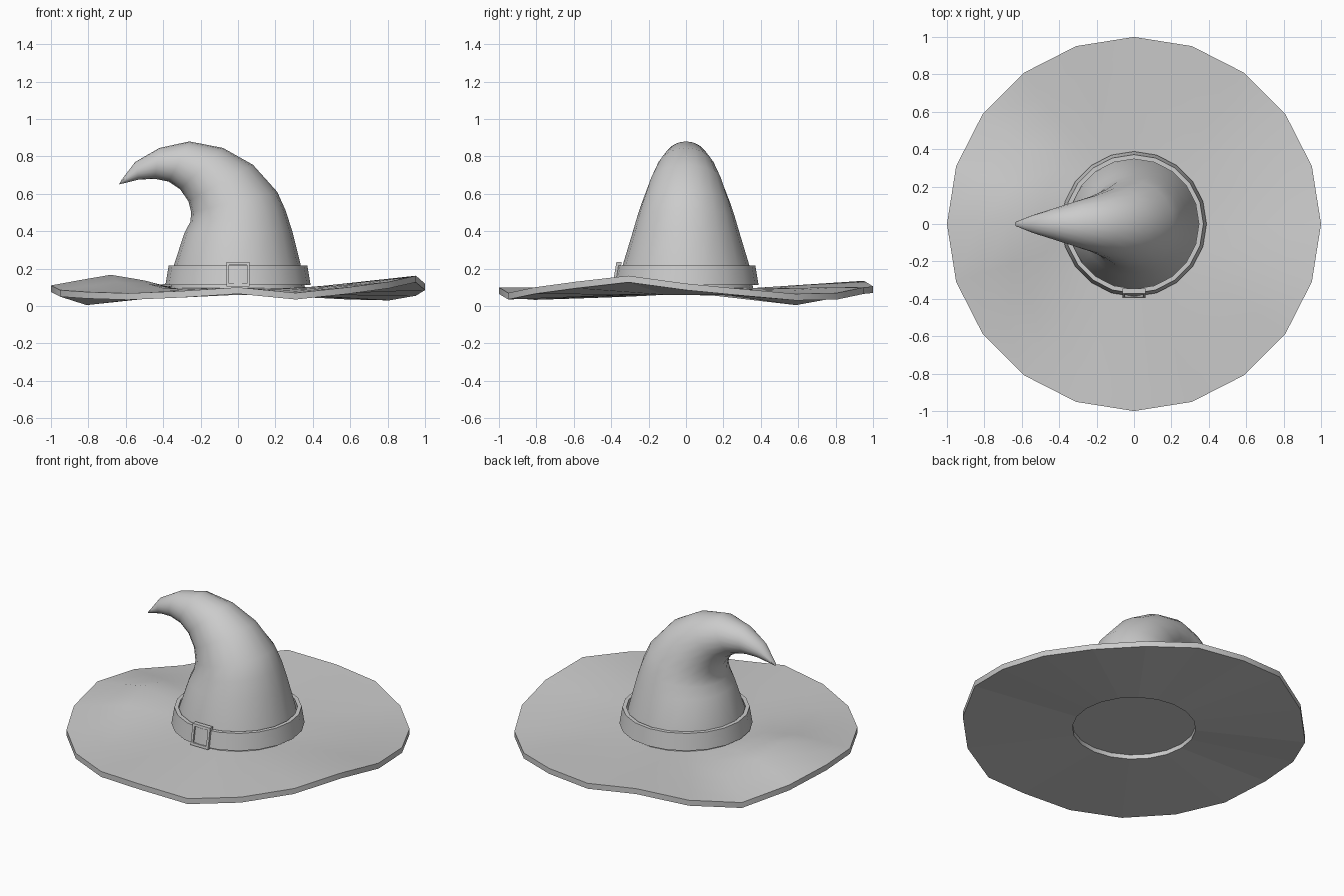
import bpy, bmesh, math
from mathutils import Vector

if "Cube" in bpy.data.objects:
    bpy.data.objects.remove(bpy.data.objects["Cube"])

N = 20
ANG = [2 * math.pi * i / N for i in range(N)]


def make(name, rings, close=False, caps=(), smooth=40):
    """Skin a list of equal-length vertex loops into one object."""
    bm = bmesh.new()
    loops = [[bm.verts.new(p) for p in ring] for ring in rings]
    pairs = list(zip(loops, loops[1:]))
    if close:
        pairs.append((loops[-1], loops[0]))
    for a, b in pairs:
        for i in range(len(a)):
            j = (i + 1) % len(a)
            bm.faces.new((a[i], a[j], b[j], b[i]))
    for c in caps:
        bm.faces.new(loops[c])
    bmesh.ops.recalc_face_normals(bm, faces=bm.faces)
    me = bpy.data.meshes.new(name)
    bm.to_mesh(me)
    bm.free()
    ob = bpy.data.objects.new(name, me)
    bpy.context.collection.objects.link(ob)
    bpy.ops.object.select_all(action='DESELECT')
    ob.select_set(True)
    bpy.context.view_layer.objects.active = ob
    if smooth:
        bpy.ops.object.shade_smooth_by_angle(angle=math.radians(smooth))
    return ob


# Wavy brim: rim heights every 18 degrees, plus a soft swell on the left
RIM = [.12, .09, .065, .07, .10, .105, .135, .08, .04, .085,
       .11, .085, .075, .068, .08, .10, .07, .10, .13, .162]
HOLE, THICK = .36, .035


def brim_ring(r, drop=0.0, swell=True):
    pts = []
    for a, h in zip(ANG, RIM):
        x, y = r * math.cos(a), r * math.sin(a)
        t = (r - HOLE) / (1 - HOLE)
        z = .095 + (h - .095) * t - drop
        if swell and 0 < t < 1:
            z += .065 * math.exp(-((x + .66) / .22) ** 2 - (y / .3) ** 2)
        pts.append((x, y, z))
    return pts


brim = make("brim", [brim_ring(r) for r in (HOLE, .5, .68, .84, 1.0)]
            + [brim_ring(r, THICK, False) for r in (1.0, HOLE)], close=True)
for p in brim.data.polygons:          # faceted underside
    if p.normal.z < -.5:
        p.use_smooth = False

# Bent crown: right and left silhouette points and half depth of each ring
CROWN = [((.36, .088), (-.36, .088), .36), ((.335, .22), (-.342, .22), .338),
         ((.29, .40), (-.287, .39), .285), ((.255, .51), (-.255, .45), .26),
         ((.21, .61), (-.25, .50), .235), ((.08, .755), (-.265, .56), .195),
         ((-.08, .845), (-.31, .625), .155), ((-.26, .88), (-.37, .665), .12),
         ((-.42, .845), (-.445, .68), .082), ((-.55, .77), (-.53, .676), .048),
         ((-.622, .675), (-.637, .65), .012)]
rings = []
for (rx, rz), (lx, lz), w in CROWN:
    c = Vector(((rx + lx) / 2, 0, (rz + lz) / 2))
    u = Vector(((rx - lx) / 2, 0, (rz - lz) / 2))
    rings.append([c + u * math.cos(a) + Vector((0, w * math.sin(a), 0)) for a in ANG])
make("crown", rings, caps=(0, -1), smooth=50)

# Hat band
profile = [(.388, .112), (.371, .216), (.347, .216), (.358, .112)]
make("band", [[(r * math.cos(a), r * math.sin(a), z) for a in ANG] for r, z in profile],
     close=True, smooth=30)

# Square buckle frame leaning with the band
lean = .17
buckle = []
for half, depth in ((.062, 0), (.062, .028), (.047, .028), (.047, 0)):
    buckle.append([(sx * half, -.394 + depth + lean * (sz * half * 1.05 + .065),
                    .17 + sz * half * 1.05)
                   for sx, sz in ((-1, -1), (1, -1), (1, 1), (-1, 1))])
make("buckle", buckle, close=True, smooth=0)
